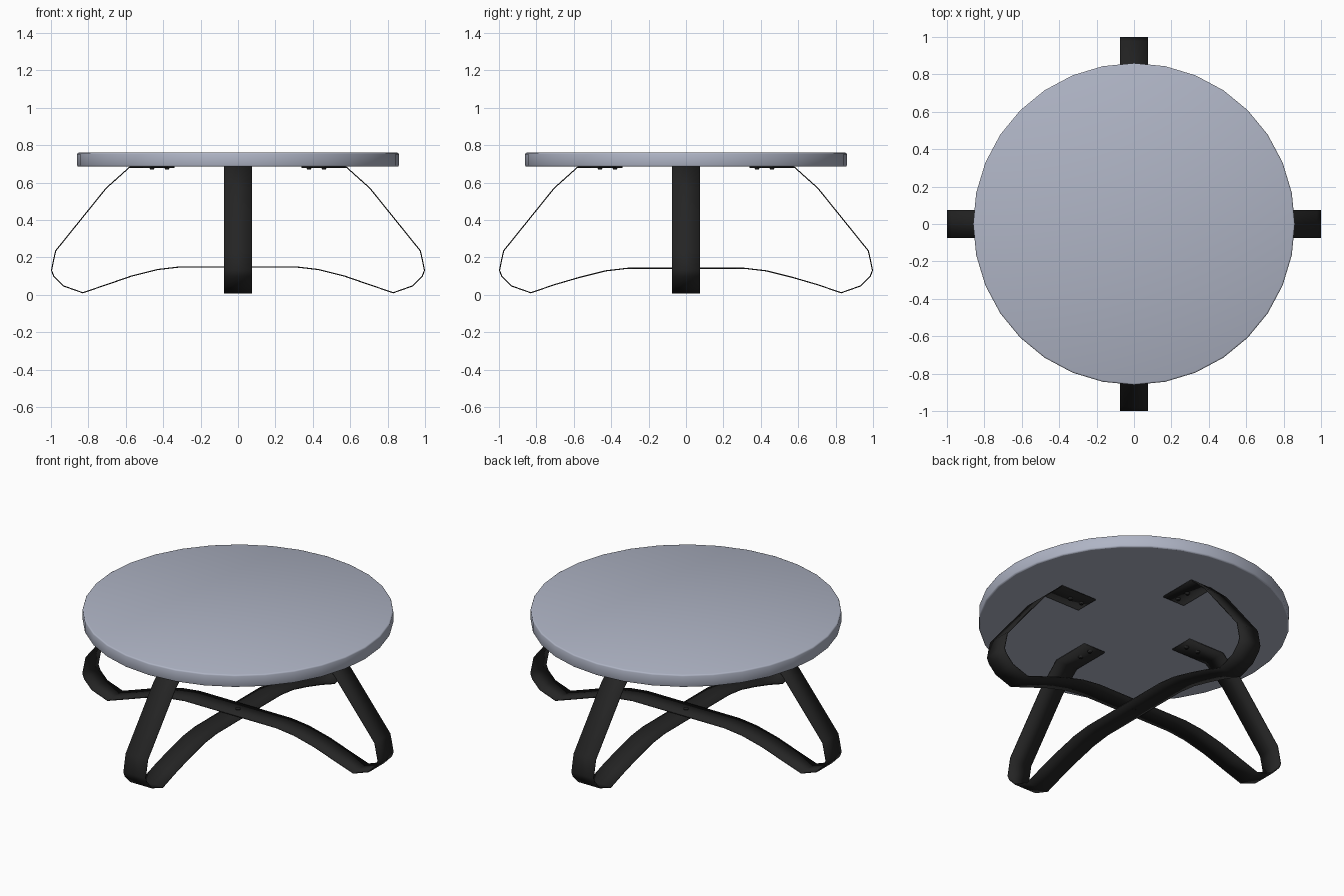
import bpy, bmesh, math
from mathutils import Matrix

cube = bpy.data.objects.get("Cube")
if cube:
    bpy.data.objects.remove(cube)


def material(name, rgb):
    m = bpy.data.materials.new(name)
    m.use_nodes = True
    m.diffuse_color = (*rgb, 1)
    bsdf = m.node_tree.nodes["Principled BSDF"]
    bsdf.inputs["Base Color"].default_value = (*rgb, 1)
    bsdf.inputs["Roughness"].default_value = 0.6
    return m


grey = material("blue grey top", (0.43, 0.46, 0.56))
black = material("black metal", (0.018, 0.018, 0.018))


def make_object(name, bm, mat):
    bmesh.ops.recalc_face_normals(bm, faces=bm.faces)
    mesh = bpy.data.meshes.new(name)
    bm.to_mesh(mesh)
    bm.free()
    mesh.materials.append(mat)
    obj = bpy.data.objects.new(name, mesh)
    bpy.context.collection.objects.link(obj)
    return obj


# Round top: one disc with softened rims, smooth above and flat below
RADIUS, BOTTOM, TOP, SIDES = 0.86, 0.685, 0.76, 32
bm = bmesh.new()
bmesh.ops.create_cone(bm, cap_ends=True, segments=SIDES, radius1=RADIUS, radius2=RADIUS,
                      depth=TOP - BOTTOM,
                      matrix=Matrix.Translation((0, 0, (TOP + BOTTOM) / 2)))
rims = [e for e in bm.edges if abs(e.verts[0].co.z - e.verts[1].co.z) < 0.001]
bmesh.ops.bevel(bm, geom=rims, offset=0.008, segments=2, profile=0.5, affect='EDGES')
for f in bm.faces:
    f.smooth = True
for e in bm.edges:
    if all(v.co.z < BOTTOM + 0.001 for v in e.verts):
        e.smooth = False
make_object("table_top", bm, grey)

# Bent strap, from the pad under the top, round the foot, to the raised middle
STRAP = [(0.34, 0.682), (0.58, 0.682), (0.705, 0.57), (0.975, 0.235), (0.985, 0.19),
         (0.997, 0.13), (0.985, 0.10), (0.935, 0.048), (0.83, 0.011), (0.7, 0.055),
         (0.57, 0.10), (0.43, 0.135), (0.31, 0.149)]
HALF_WIDTH, THICK = 0.074, 0.006


def strap(name, angle, drop):
    path = STRAP + [(-x, z) for x, z in reversed(STRAP)]
    bm = bmesh.new()
    rows = []
    for x, z in path:
        # only the low middle part moves, so that the two straps stack
        z -= drop if abs(x) < 0.6 and z < 0.3 else 0
        rows.append([bm.verts.new((x, y, z)) for y in (-HALF_WIDTH, HALF_WIDTH)])
    for a, b in zip(rows, rows[1:]):
        bm.faces.new((a[0], a[1], b[1], b[0]))
    bmesh.ops.rotate(bm, verts=bm.verts, matrix=Matrix.Rotation(angle, 3, 'Z'))
    obj = make_object(name, bm, black)
    solid = obj.modifiers.new("thickness", 'SOLIDIFY')
    solid.thickness = THICK
    solid.offset = 0
    bpy.ops.object.select_all(action='DESELECT')
    obj.select_set(True)
    bpy.context.view_layer.objects.active = obj
    bpy.ops.object.shade_smooth_by_angle(angle=math.radians(35))


strap("side_strap", 0, 0)
strap("front_back_strap", math.pi / 2, 0.007)


def screw(name, x, y, z, depth):
    bm = bmesh.new()
    bmesh.ops.create_cone(bm, cap_ends=True, segments=12, radius1=0.009, radius2=0.015,
                          depth=depth, matrix=Matrix.Translation((x, y, z)))
    make_object(name, bm, black)


# Screws: two under each pad and one through the crossing
for i in range(4):
    for r in (0.38, 0.46):
        a = i * math.pi / 2
        screw("pad_screw", r * math.cos(a), r * math.sin(a), 0.675, 0.012)
screw("crossing_screw", 0, 0, 0.146, 0.022)
